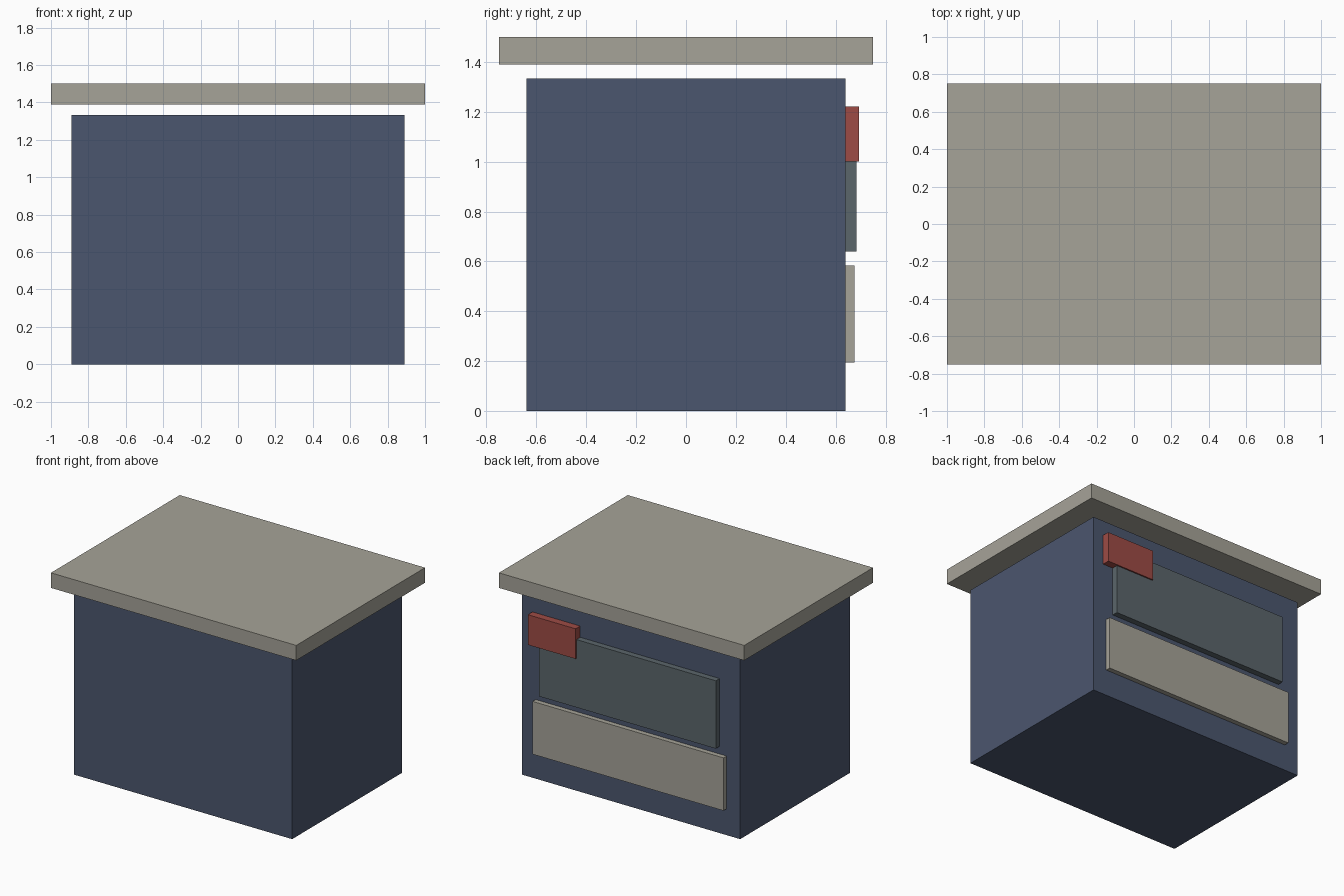
import bpy

if "Cube" in bpy.data.objects:
    bpy.data.objects.remove(bpy.data.objects["Cube"])


def material(name, rgb):
    """Flat colour from 0-255 sRGB, stored as linear."""
    lin = [((c / 255 + 0.055) / 1.055) ** 2.4 for c in rgb]
    m = bpy.data.materials.new(name)
    m.diffuse_color = (*lin, 1)
    m.use_nodes = True
    m.node_tree.nodes["Principled BSDF"].inputs["Base Color"].default_value = m.diffuse_color
    return m


def box(name, x, y, z, mat):
    """Box from (min, max) ranges on each axis."""
    mid = [(a + b) / 2 for a, b in (x, y, z)]
    bpy.ops.mesh.primitive_cube_add(size=1, location=mid)
    ob = bpy.context.object
    ob.name = name
    ob.scale = [b - a for a, b in (x, y, z)]
    bpy.ops.object.transform_apply(location=False, rotation=False, scale=True)
    ob.data.materials.append(mat)
    return ob


navy = material("navy_blue", (75, 86, 110))
stone = material("stone_grey", (166, 163, 152))
slate = material("slate_grey", (91, 102, 107))
red = material("brick_red", (157, 75, 69))

BACK = 0.639  # rear wall of the booth

# Main body and the overhanging roof slab floating above it
box("body", (-0.889, 0.889), (-BACK, BACK), (0, 1.333), navy)
box("roof", (-1, 1), (-0.75, 0.75), (1.389, 1.5), stone)

# Raised panels on the rear wall
box("lower_panel", (-0.778, 0.778), (BACK, BACK + 0.036), (0.194, 0.583), stone)
box("window_panel", (-0.722, 0.722), (BACK, BACK + 0.044), (0.639, 1.139), slate)
box("sign_plate", (0.415, 0.805), (BACK, BACK + 0.054), (1.0, 1.222), red)
